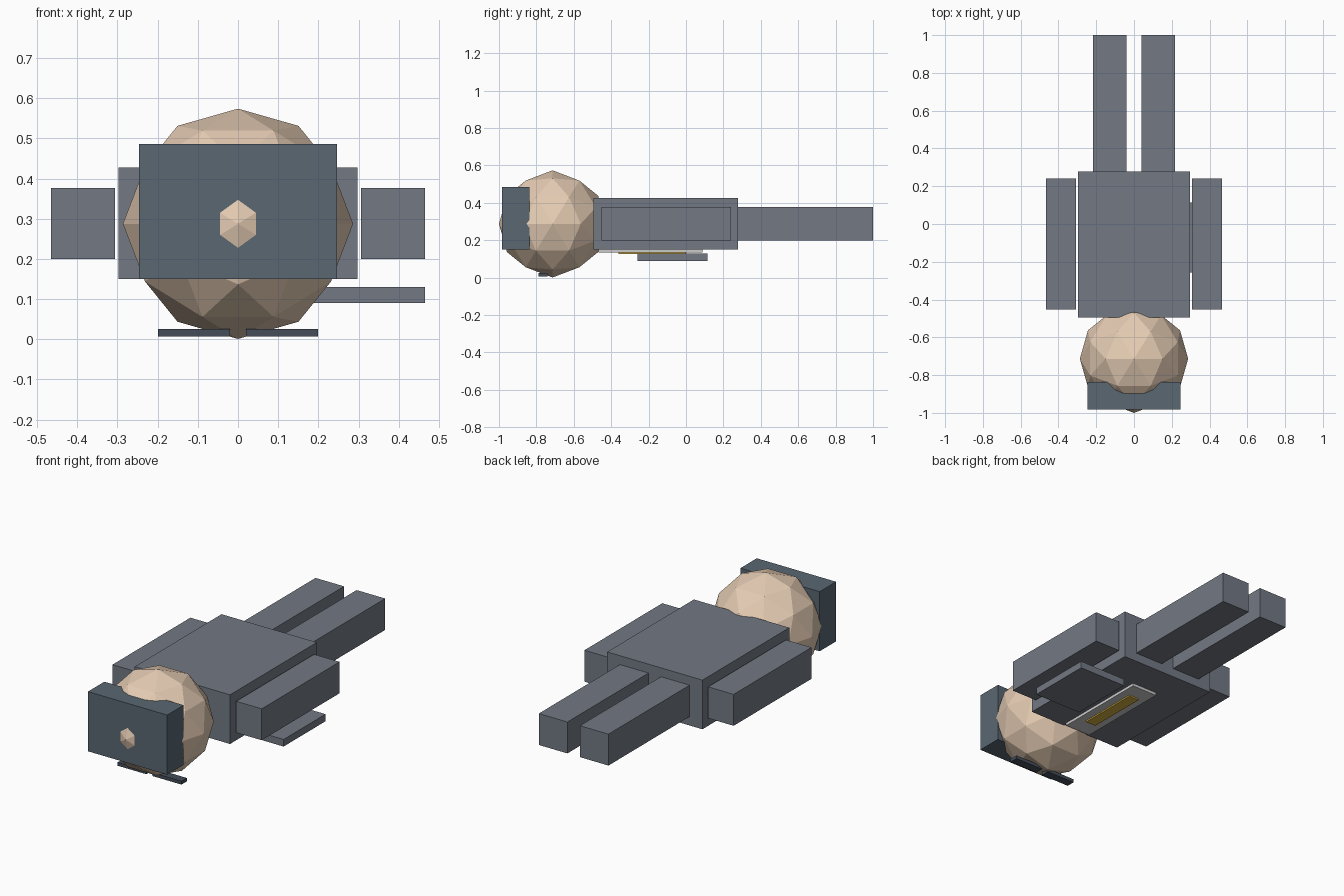
import bpy, bmesh
from mathutils import Vector

if "Cube" in bpy.data.objects:
    bpy.data.objects.remove(bpy.data.objects["Cube"])


def material(name, rgb):
    m = bpy.data.materials.new(name)
    m.diffuse_color = (*rgb, 1)
    m.use_nodes = True
    m.node_tree.nodes["Principled BSDF"].inputs["Base Color"].default_value = m.diffuse_color
    return m


SUIT = material("suit_grey", (0.17, 0.19, 0.23))
SKIN = material("skin", (0.78, 0.60, 0.45))
HAIR = material("hair_dark", (0.10, 0.135, 0.17))
DARK = material("dark", (0.06, 0.075, 0.10))
PALE = material("shirt_pale", (0.75, 0.75, 0.75))
GOLD = material("gold", (0.65, 0.42, 0.05))


def add_object(name, bm, mat):
    bmesh.ops.recalc_face_normals(bm, faces=bm.faces)
    me = bpy.data.meshes.new(name)
    bm.to_mesh(me)
    bm.free()
    me.materials.append(mat)
    ob = bpy.data.objects.new(name, me)
    bpy.context.collection.objects.link(ob)
    return ob


def box(name, xs, ys, zs, mat):
    bm = bmesh.new()
    bmesh.ops.create_cube(bm, size=1)
    lo, hi = Vector((xs[0], ys[0], zs[0])), Vector((xs[1], ys[1], zs[1]))
    bmesh.ops.scale(bm, vec=hi - lo, verts=bm.verts)
    bmesh.ops.translate(bm, vec=(lo + hi) / 2, verts=bm.verts)
    return add_object(name, bm, mat)


def pair(name, xs, ys, zs, mat):
    box("right_" + name, xs, ys, zs, mat)
    box("left_" + name, (-xs[1], -xs[0]), ys, zs, mat)


def faceted_ball(name, centre, radius, mat):
    # once-subdivided icosahedron with edge midpoints on the axes
    t = (1 + 5 ** 0.5) / 2
    corners = []
    for a in (-1, 1):
        for b in (-t, t):
            corners += [Vector((a, 0, b)), Vector((0, b, a)), Vector((b, a, 0))]
    points = list(corners)
    for i, p in enumerate(corners):
        for q in corners[i + 1:]:
            if (p - q).length < 2.01:
                points.append((p + q) / 2)
    bm = bmesh.new()
    for p in points:
        bm.verts.new(Vector(centre) + p.normalized() * radius)
    bmesh.ops.convex_hull(bm, input=bm.verts)
    return add_object(name, bm, mat)


# head, hair block and brows (figure lies face down)
faceted_ball("head", (0, -0.7135, 0.2875), 0.2865, SKIN)
box("hair", (-0.247, 0.247), (-0.983, -0.837), (0.15, 0.486), HAIR)
pair("brow", (0.02, 0.199), (-0.788, -0.74), (0.007, 0.026), DARK)

# body
box("torso", (-0.297, 0.297), (-0.495, 0.278), (0.15, 0.427), SUIT)
pair("arm", (0.306, 0.465), (-0.453, 0.24), (0.2, 0.377), SUIT)
pair("leg", (0.039, 0.217), (0.278, 1.0), (0.2, 0.377), SUIT)

# shirt front and tie under the chest
box("shirt_front", (-0.08, 0.08), (-0.468, 0.087), (0.134, 0.152), PALE)
box("tie", (-0.032, 0.032), (-0.36, 0.0), (0.126, 0.136), GOLD)

# flat folder held beside the chest
box("folder", (0.167, 0.465), (-0.258, 0.115), (0.09, 0.13), SUIT)
